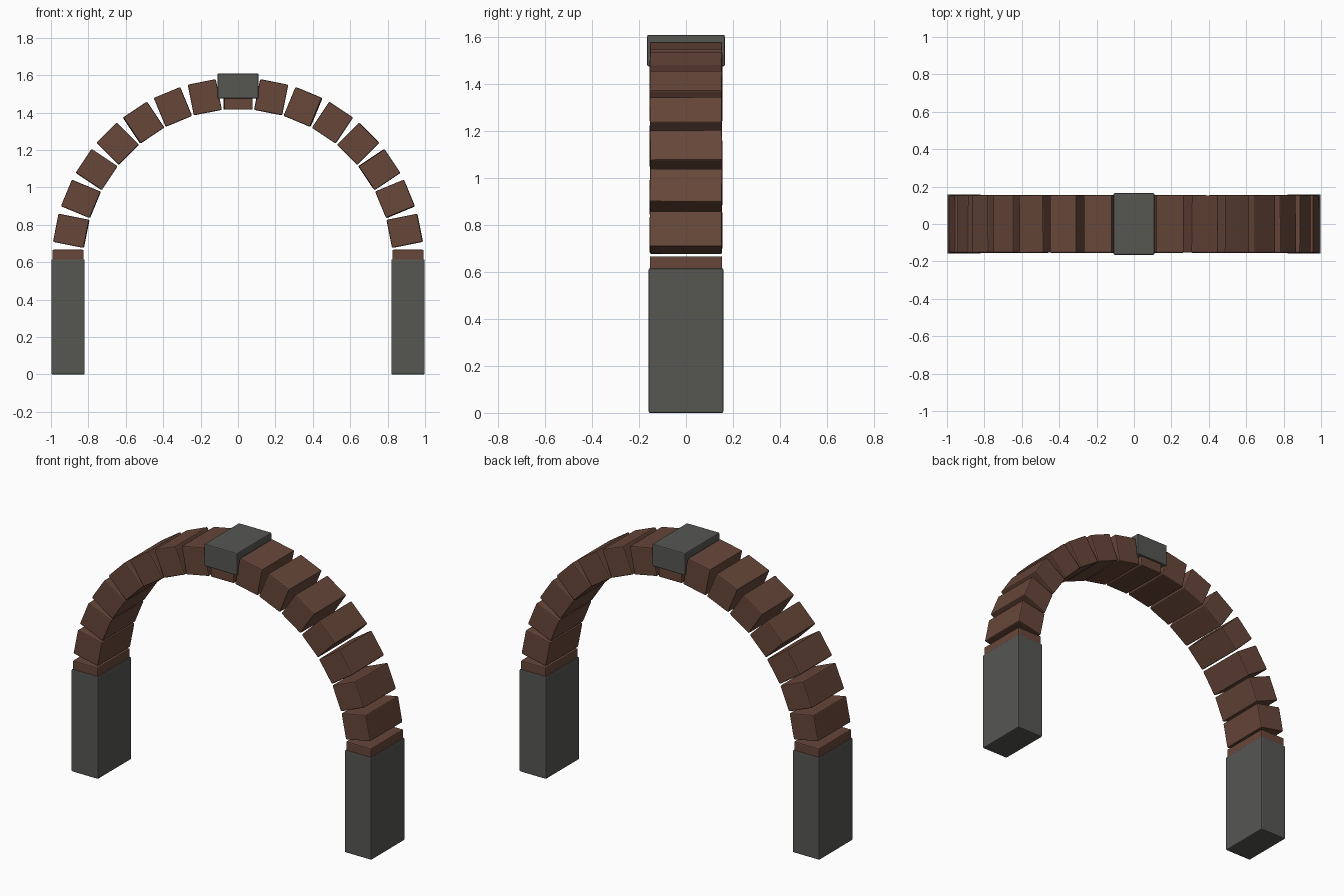
import bpy, math, random

if "Cube" in bpy.data.objects:
    bpy.data.objects.remove(bpy.data.objects["Cube"])

random.seed(4)


def material(name, rgb):
    m = bpy.data.materials.new(name)
    m.diffuse_color = (*rgb, 1.0)
    m.use_nodes = True
    m.node_tree.nodes["Principled BSDF"].inputs["Base Color"].default_value = m.diffuse_color
    return m


BRICK = material("brown brick", (0.135, 0.062, 0.041))
STONE = material("grey stone", (0.093, 0.096, 0.086))


def block(name, center, size, mat, rot=(0, 0, 0), bevel=0.006):
    """Box with slightly worn edges."""
    bpy.ops.mesh.primitive_cube_add(size=1, location=center, rotation=rot)
    ob = bpy.context.object
    ob.name = name
    ob.scale = size
    bpy.ops.object.transform_apply(location=False, rotation=False, scale=True)
    ob.data.materials.append(mat)
    mod = ob.modifiers.new("worn edges", "BEVEL")
    mod.width = bevel
    mod.segments = 2
    return ob


# Pillars
for side, label in ((-1, "left"), (1, "right")):
    block(f"{label}_pillar", (side * 0.909, 0, 0.3075), (0.178, 0.318, 0.615), STONE)

# Ring of separate bricks, springing from inside the pillar tops
RADIUS, SPRING_Z, STEPS = 0.909, 0.59, 16
for i in range(STEPS + 1):
    a = math.pi * i / STEPS
    pos = (RADIUS * math.cos(a), 0, SPRING_Z + RADIUS * math.sin(a))
    loose = 0 if i in (0, STEPS) else math.radians(0.5)
    rot = (random.uniform(-loose, loose), -a, random.uniform(-loose, loose))
    block(f"arch_brick_{i + 1}", pos, (0.167, 0.308, 0.153), BRICK, rot)

# Keystone capping the top brick
block("keystone", (0, 0, 1.542), (0.218, 0.33, 0.134), STONE)
